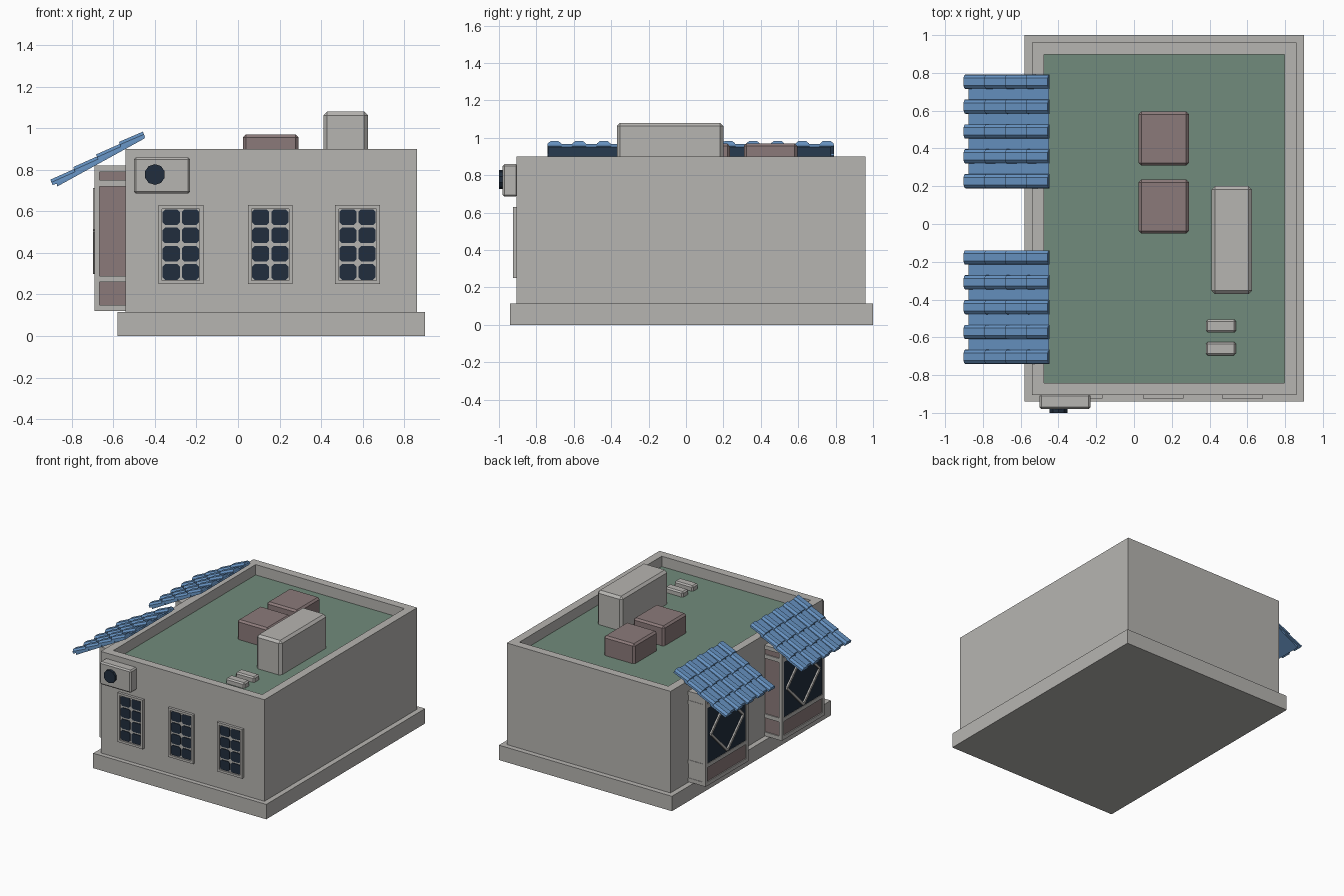
import bpy, bmesh, math
from mathutils import Vector

if "Cube" in bpy.data.objects:
    bpy.data.objects.remove(bpy.data.objects["Cube"])


def mat(name, rgb):
    m = bpy.data.materials.new(name)
    m.diffuse_color = (*rgb, 1)
    m.use_nodes = True
    m.node_tree.nodes["Principled BSDF"].inputs["Base Color"].default_value = m.diffuse_color
    return m


GREY = mat("warm grey wall", (0.47, 0.46, 0.44))
GREEN = mat("roof green", (0.165, 0.26, 0.20))
BROWN = mat("dusty brown", (0.26, 0.195, 0.195))
BLUE = mat("tile blue", (0.13, 0.28, 0.52))
NAVY = mat("dark glass", (0.015, 0.027, 0.047))


def finish(bm, name, *mats):
    bmesh.ops.recalc_face_normals(bm, faces=bm.faces)
    me = bpy.data.meshes.new(name)
    bm.to_mesh(me)
    bm.free()
    for m in mats:
        me.materials.append(m)
    ob = bpy.data.objects.new(name, me)
    bpy.context.collection.objects.link(ob)
    return ob


def add_box(bm, x0, x1, y0, y1, z0, z1, bevel=0):
    vs = bmesh.ops.create_cube(bm, size=1)["verts"]
    for v in vs:
        v.co = Vector((x0 + (v.co.x + .5) * (x1 - x0), y0 + (v.co.y + .5) * (y1 - y0),
                       z0 + (v.co.z + .5) * (z1 - z0)))
    if bevel:
        es = list({e for v in vs for e in v.link_edges})
        bmesh.ops.bevel(bm, geom=es, offset=bevel, segments=1, affect='EDGES')


def box(name, m, *dims, bevel=0):
    bm = bmesh.new()
    add_box(bm, *dims, bevel=bevel)
    return finish(bm, name, m)


def add_prism(bm, pts, shift):
    """Extrude a closed outline by a vector."""
    f = bm.faces.new([bm.verts.new(p) for p in pts])
    new = bmesh.ops.extrude_face_region(bm, geom=[f])["geom"]
    bmesh.ops.translate(bm, vec=shift, verts=[g for g in new if isinstance(g, bmesh.types.BMVert)])


# Plinth, and main block with sunken green roof
box("plinth", GREY, -.58, .90, -.94, 1.0, 0, .115)
bm = bmesh.new()
add_box(bm, -.54, .86, -.905, .96, .115, .90)
top = max(bm.faces, key=lambda f: f.calc_center_median().z)
bmesh.ops.inset_region(bm, faces=[top], thickness=.09)
new = bmesh.ops.extrude_face_region(bm, geom=[top])["geom"]
bmesh.ops.translate(bm, vec=(0, 0, -.08), verts=[g for g in new if isinstance(g, bmesh.types.BMVert)])
if top.is_valid:
    bm.faces.remove(top)
for f in bm.faces:
    if abs(f.normal.z) > .9 and abs(f.calc_center_median().z - .82) < .001:
        f.material_index = 1
finish(bm, "building_block", GREY, GREEN)

# Rooftop units
box("roof_box_back", BROWN, .025, .29, .31, .595, .80, .97, bevel=.014)
box("roof_box_front", BROWN, .025, .29, -.05, .235, .80, .97, bevel=.014)
box("roof_tank", GREY, .41, .625, -.37, .20, .80, 1.08, bevel=.018)
for i, y in enumerate((-.54, -.66)):
    box(f"roof_vent_{i}", GREY, .38, .54, y - .035, y + .035, .80, .86, bevel=.01)

# Front windows: frame, dark panes with cut corners
for i, cx in enumerate((-.275, .155, .575)):
    bm = bmesh.new()
    add_box(bm, cx - .09, cx + .09, -.912, -.90, .265, .615)
    for s in (-1, 1):
        add_box(bm, cx + s * .099 - .009, cx + s * .099 + .009, -.925, -.90, .25, .63)
        zc = .44 + s * .181
        add_box(bm, cx - .108, cx + .108, -.925, -.90, zc - .009, zc + .009)
    finish(bm, f"window_frame_{i}", GREY)
    bm = bmesh.new()
    w, h, c = .041, .0375, .012
    for px in (cx - .046, cx + .046):
        for r in range(4):
            pz = .44 + (r - 1.5) * .088
            outline = [(-w, -h + c), (-w + c, -h), (w - c, -h), (w, -h + c),
                       (w, h - c), (w - c, h), (-w + c, h), (-w, h - c)]
            add_prism(bm, [(px + a, -.91, pz + b) for a, b in outline], (0, -.007, 0))
    finish(bm, f"window_panes_{i}", NAVY)

# Wall air unit with fan
box("air_unit", GREY, -.50, -.23, -.98, -.90, .685, .86, bevel=.01)
bm = bmesh.new()
ring = [(-.40 + .05 * math.cos(a), -.97, .777 + .05 * math.sin(a))
        for a in (math.tau * (k + .5) / 10 for k in range(10))]
add_prism(bm, ring, (0, -.03, 0))
finish(bm, "air_unit_fan", NAVY)


def roof_z(x):
    return .95 + (x + .45) * .55


def bay(tag, yc):
    y0, y1 = yc - .26, yc + .26
    # Brown core behind a grey frame
    box(f"{tag}_bay_core", BROWN, -.682, -.53, y0 + .008, y1 - .008, .122, .818)
    bm = bmesh.new()
    for z0, z1 in ((.12, .15), (.26, .29), (.72, .75), (.79, .82)):
        add_box(bm, -.69, -.53, y0, y1, z0, z1)
    for ya in (y0, y1 - .025):
        add_box(bm, -.69, -.665, ya, ya + .025, .12, .82)
    finish(bm, f"{tag}_bay_frame", GREY)
    box(f"{tag}_glass", NAVY, -.686, -.68, y0 + .025, y1 - .025, .29, .72)
    # Diamond lattice across the glass
    bm = bmesh.new()
    tips = [(0, .20), (.20, 0), (0, -.20), (-.20, 0)]
    for k in range(4):
        a, b = Vector(tips[k]), Vector(tips[(k + 1) % 4])
        n = Vector((-(b - a).y, (b - a).x)).normalized() * .009
        add_prism(bm, [(-.684, yc + p.x, .505 + p.y) for p in (a + n, b + n, b - n, a - n)],
                  (-.014, 0, 0))
    finish(bm, f"{tag}_lattice", GREY)

    # Awning slab
    bm = bmesh.new()
    s0, s1 = yc - .29, yc + .29
    add_prism(bm, [(-.87, s0, roof_z(-.87)), (-.45, s0, roof_z(-.45)),
                   (-.45, s0, roof_z(-.45) + .014), (-.87, s0, roof_z(-.87) + .014)],
              (0, s1 - s0, 0))
    step = .108
    for r in range(4):
        # Overlapping flat tile courses
        xa = -.875 + r * step
        xb = min(xa + step * 1.15, -.45)
        za, zb = roof_z(xa) + .014, roof_z(xb) + .008
        add_prism(bm, [(xa, s0, za), (xb, s0, zb), (xb, s0, zb + .01), (xa, s0, za + .01)],
                  (0, s1 - s0, 0))
        # Raised cover tiles
        xa = -.895 + r * .11
        xb = min(xa + .135, -.45)
        za, zb = roof_z(xa) + .028, roof_z(xb) + .014
        for k in range(-2, 3):
            y = yc + .005 + k * .1315
            prof = [(-.038, -.008), (.038, -.008), (.036, .006), (.02, .019), (-.02, .019), (-.036, .006)]
            add_prism(bm, [(xa - .4 * n, y + w, za + n) for w, n in prof], (xb - xa, 0, zb - za))
    finish(bm, f"{tag}_awning", BLUE)


bay("back", .485)
bay("front", -.445)
# Plain grey end panel on the outer side of the back bay
box("back_bay_end_panel", GREY, -.67, -.54, .735, .742, .15, .79)
